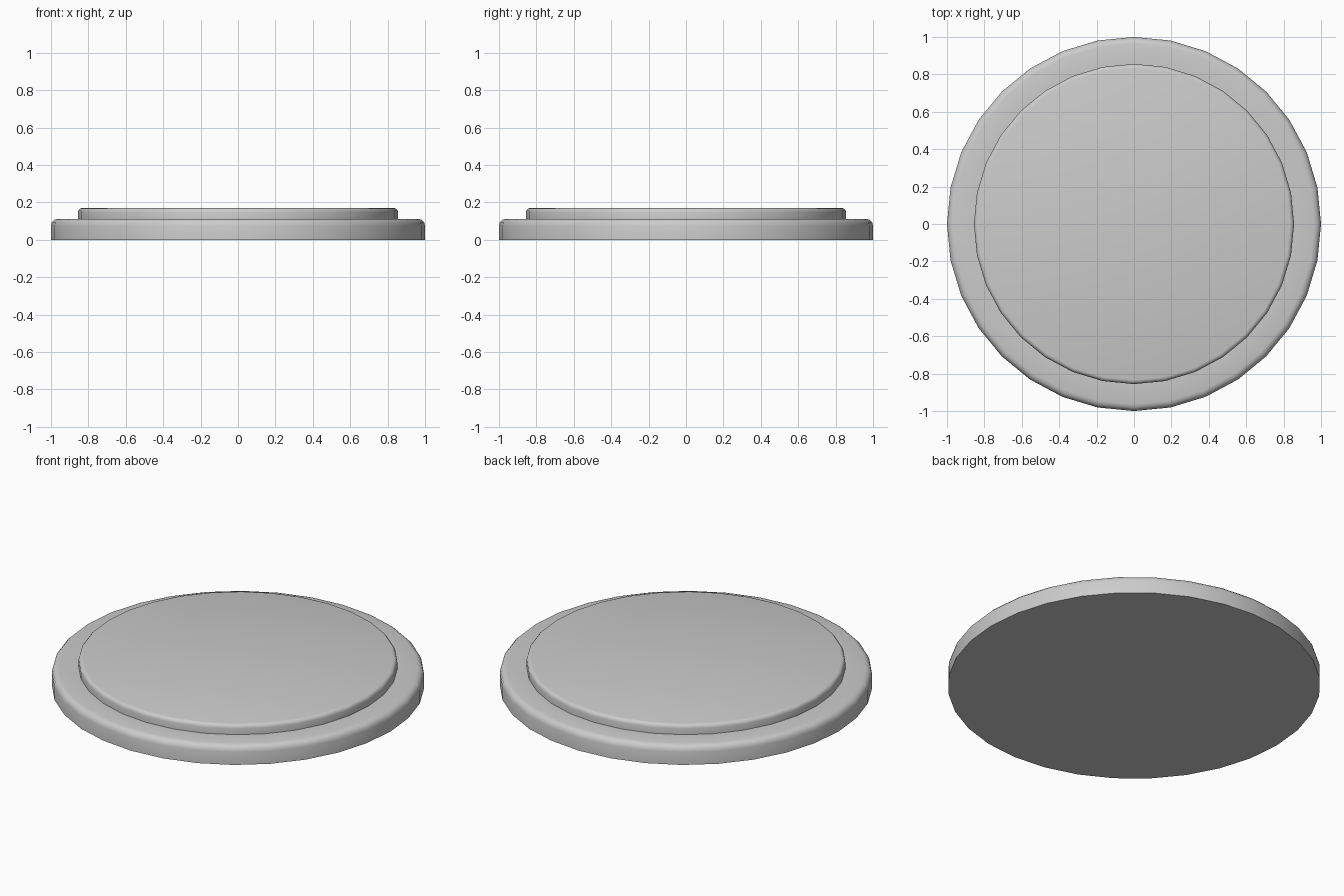
import bpy, bmesh, math

if "Cube" in bpy.data.objects:
    bpy.data.objects.remove(bpy.data.objects["Cube"])

SIDES = 32


def corner(radius, top, r, steps=3):
    """Quarter-round from the vertical wall to the flat top."""
    return [(radius - r + r * math.cos(a), top - r + r * math.sin(a))
            for a in (i * math.pi / 2 / steps for i in range(steps + 1))]


def lathe(name, profile):
    """Spin a (radius, z) profile and cap both ends with one flat face."""
    bm = bmesh.new()
    rings = [[bm.verts.new((r * math.cos(2 * math.pi * i / SIDES),
                            r * math.sin(2 * math.pi * i / SIDES), z))
              for i in range(SIDES)] for r, z in profile]
    for low, high in zip(rings, rings[1:]):
        for i in range(SIDES):
            j = (i + 1) % SIDES
            bm.faces.new((low[i], low[j], high[j], high[i]))
    bm.faces.new(rings[0][::-1])
    bm.faces.new(rings[-1])
    mesh = bpy.data.meshes.new(name)
    bm.to_mesh(mesh)
    bm.free()
    obj = bpy.data.objects.new(name, mesh)
    bpy.context.collection.objects.link(obj)
    bpy.ops.object.select_all(action='DESELECT')
    obj.select_set(True)
    bpy.context.view_layer.objects.active = obj
    bpy.ops.object.shade_smooth_by_angle(angle=math.radians(40))
    return obj


# Wide rounded base stepping up to a slightly smaller raised top
profile = [(1.0, 0.0)]
profile += corner(1.0, 0.112, 0.036)
profile += [(0.856, 0.112)]
profile += corner(0.856, 0.17, 0.022)
lathe("stepped_round_plinth", profile)
